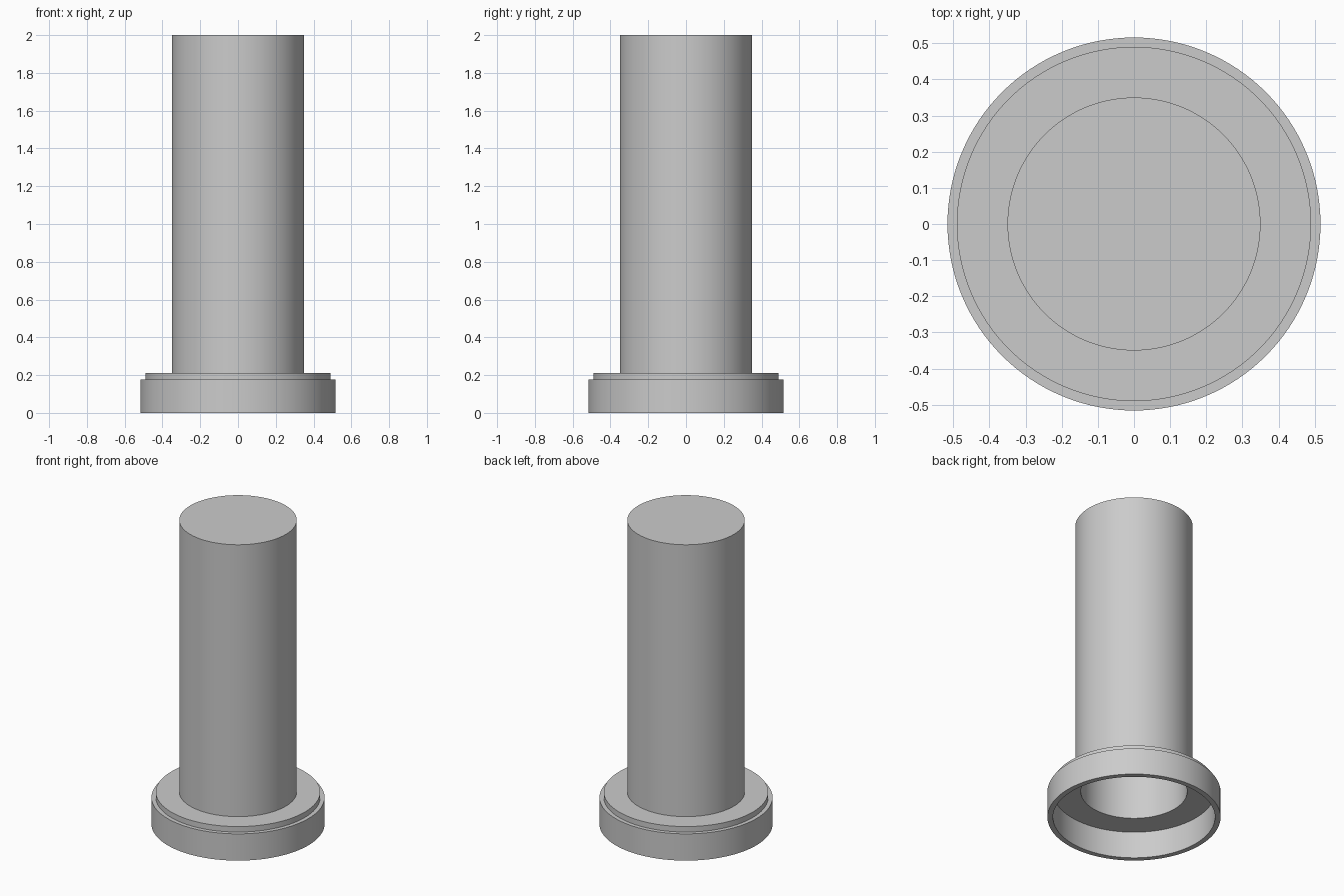
import bpy, bmesh, math

cube = bpy.data.objects.get("Cube")
if cube:
    bpy.data.objects.remove(cube, do_unlink=True)

GREY = (0.6, 0.6, 0.6, 1.0)
mat = bpy.data.materials.new("light_grey")
mat.use_nodes = True
mat.diffuse_color = GREY
mat.node_tree.nodes["Principled BSDF"].inputs["Base Color"].default_value = GREY


def lathe(name, profile, steps=128):
    """Revolve a (radius, height) profile about z into a closed solid."""
    bm = bmesh.new()
    verts = [bm.verts.new((r, 0, z)) for r, z in profile]
    edges = [bm.edges.new(pair) for pair in zip(verts, verts[1:])]
    bmesh.ops.spin(bm, geom=verts + edges, cent=(0, 0, 0), axis=(0, 0, 1),
                   angle=math.tau, steps=steps, use_merge=True)
    bmesh.ops.remove_doubles(bm, verts=bm.verts[:], dist=1e-5)
    bmesh.ops.recalc_face_normals(bm, faces=bm.faces[:])
    mesh = bpy.data.meshes.new(name)
    bm.to_mesh(mesh)
    bm.free()
    mesh.materials.append(mat)
    obj = bpy.data.objects.new(name, mesh)
    bpy.context.collection.objects.link(obj)
    bpy.ops.object.select_all(action="DESELECT")
    obj.select_set(True)
    bpy.context.view_layer.objects.active = obj
    bpy.ops.object.shade_smooth_by_angle(angle=math.radians(30))
    return obj


# Hollow flanged tube: closed top, stepped flange, open recess and bore below
lathe("flanged_tube", [
    (0, 2), (0.35, 2), (0.35, 0.212),            # tube outside
    (0.49, 0.212), (0.49, 0.176),                # raised step
    (0.516, 0.176), (0.516, 0), (0.483, 0),      # flange rim
    (0.483, 0.176), (0.317, 0.176),              # recess underneath
    (0.317, 1.965), (0, 1.965),                  # blind bore
])
